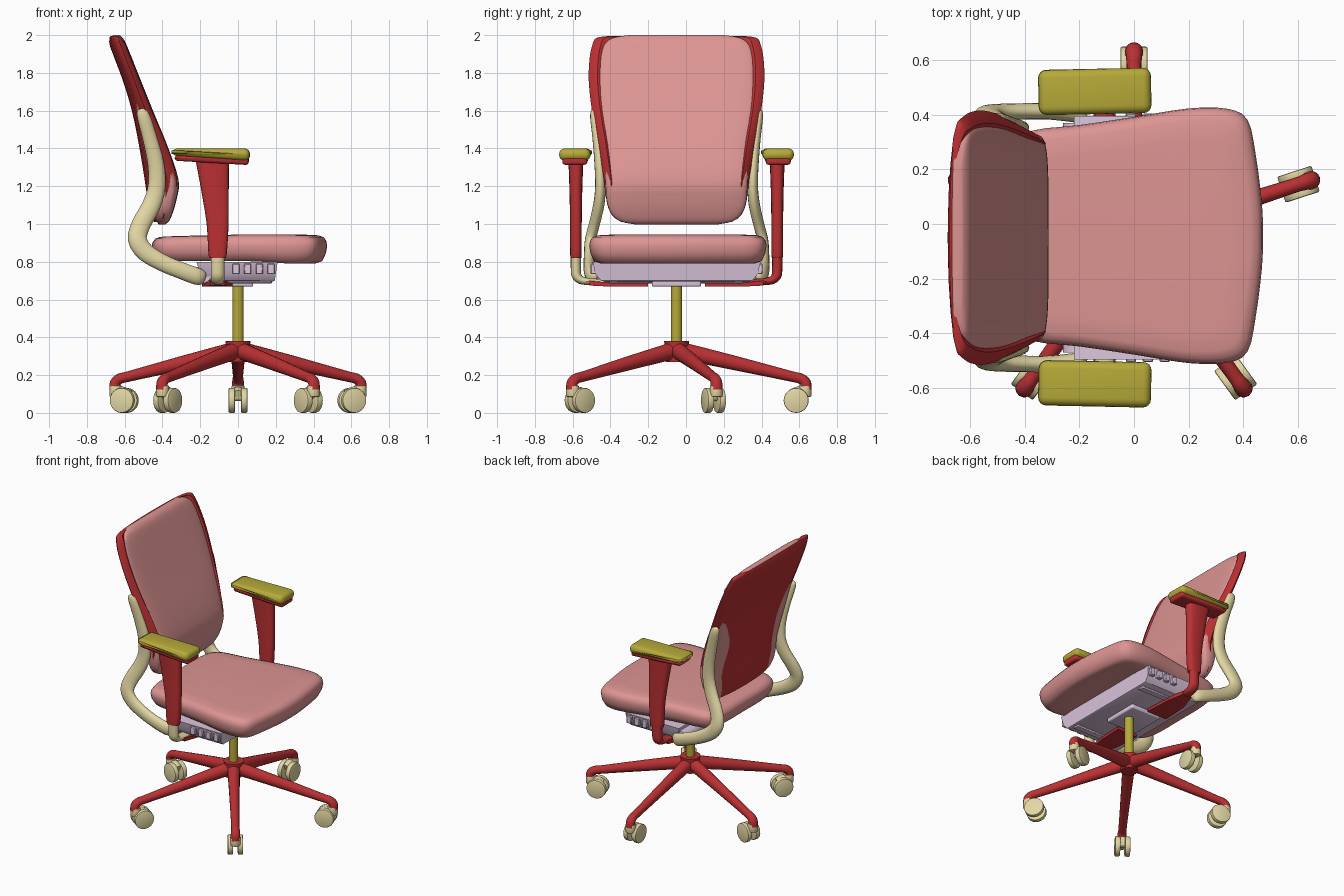
import bpy, bmesh, math
from mathutils import Vector, Matrix

if "Cube" in bpy.data.objects:
    bpy.data.objects.remove(bpy.data.objects["Cube"])

YC = -0.05          # symmetry plane of the chair


def material(name, rgb):
    m = bpy.data.materials.new(name)
    m.diffuse_color = (*rgb, 1)
    m.use_nodes = True
    m.node_tree.nodes["Principled BSDF"].inputs["Base Color"].default_value = m.diffuse_color
    return m


RED = material("red", (0.50, 0.030, 0.033))
PINK = material("pink", (0.72, 0.30, 0.29))
CREAM = material("cream", (0.77, 0.68, 0.37))
OLIVE = material("olive", (0.47, 0.40, 0.040))
LILAC = material("lilac", (0.73, 0.57, 0.74))


def finish(name, bm, mat, angle=40):
    bmesh.ops.recalc_face_normals(bm, faces=bm.faces)
    me = bpy.data.meshes.new(name)
    bm.to_mesh(me)
    bm.free()
    me.materials.append(mat)
    ob = bpy.data.objects.new(name, me)
    bpy.context.collection.objects.link(ob)
    bpy.ops.object.select_all(action='DESELECT')
    ob.select_set(True)
    bpy.context.view_layer.objects.active = ob
    bpy.ops.object.shade_smooth_by_angle(angle=math.radians(angle))
    return ob


def spline(pts, n=4, closed=False):
    """Catmull-Rom curve through tuples of any length."""
    out, c = [], len(pts)
    for i in range(c if closed else c - 1):
        q = [pts[(i + k) % c] if closed else pts[min(max(i + k, 0), c - 1)] for k in (-1, 0, 1, 2)]
        for s in range(n):
            t = s / n
            out.append(tuple(0.5 * (2 * b + (d - a) * t + (2 * a - 5 * b + 4 * d - e) * t * t
                                    + (3 * b - a - 3 * d + e) * t ** 3) for a, b, d, e in zip(*q)))
    return out if closed else out + [pts[-1]]


def loft(name, rings, mat, angle=40):
    bm = bmesh.new()
    vs = [[bm.verts.new(p) for p in r] for r in rings]
    n = len(vs[0])
    for a, b in zip(vs, vs[1:]):
        for i in range(n):
            bm.faces.new((a[i], a[(i + 1) % n], b[(i + 1) % n], b[i]))
    bm.faces.new(vs[0])
    bm.faces.new(vs[-1])
    return finish(name, bm, mat, angle)


def sweep(name, pts, side, mat, n=4, sides=16):
    """Elliptical tube; each point is x, y, z, radius across, radius along side."""
    side = Vector(side)
    p = spline(pts, n)
    rings = []
    for i, q in enumerate(p):
        t = Vector(p[min(i + 1, len(p) - 1)][:3]) - Vector(p[max(i - 1, 0)][:3])
        nrm = t.cross(side).normalized()
        rings.append([Vector(q[:3]) + nrm * q[3] * math.cos(a) + side * q[4] * math.sin(a)
                      for a in (2 * math.pi * k / sides for k in range(sides))])
    return loft(name, rings, mat)


def box(name, lo, hi, mat, bevel=0.0, seg=3, rot=0.0):
    bm = bmesh.new()
    bmesh.ops.create_cube(bm, size=1)
    lo, hi = Vector(lo), Vector(hi)
    bmesh.ops.scale(bm, vec=hi - lo, verts=bm.verts)
    if bevel:
        bmesh.ops.bevel(bm, geom=bm.edges[:], offset=bevel, segments=seg, profile=0.5, affect='EDGES')
    bmesh.ops.rotate(bm, matrix=Matrix.Rotation(rot, 3, 'Z'), verts=bm.verts)
    bmesh.ops.translate(bm, vec=(lo + hi) / 2, verts=bm.verts)
    return finish(name, bm, mat)


def cylinder(name, centre, r, depth, mat, axis=(0, 0, 1), bevel=0.0, r2=None):
    bm = bmesh.new()
    bmesh.ops.create_cone(bm, cap_ends=True, segments=28, radius1=r, radius2=r2 or r, depth=depth)
    if bevel:
        rim = [e for e in bm.edges if abs(e.verts[0].co.z - e.verts[1].co.z) < 1e-5]
        bmesh.ops.bevel(bm, geom=rim, offset=bevel, segments=2, profile=0.5, affect='EDGES')
    q = Vector((0, 0, 1)).rotation_difference(Vector(axis)).to_matrix()
    bmesh.ops.rotate(bm, matrix=q, verts=bm.verts)
    bmesh.ops.translate(bm, vec=centre, verts=bm.verts)
    return finish(name, bm, mat)


# Five-star base with twin-wheel casters
cylinder("base_hub", (0, YC, 0.325), 0.055, 0.11, RED, r2=0.066)
cylinder("gas_column", (0, YC, 0.53), 0.03, 0.34, OLIVE)
for k in range(5):
    a = math.radians(90 + 72 * k)
    d, s = Vector((math.cos(a), math.sin(a), 0)), Vector((-math.sin(a), math.cos(a), 0))

    def at(r, z, t=0.0):
        return Vector((0, YC, z)) + d * r + s * t
    leg = [(0.02, .330, .046, .042), (0.30, .266, .038, .034), (0.60, .195, .028, .027),
           (0.655, .182, .028, .029), (0.682, .160, .029, .031), (0.685, .125, .030, .032)]
    sweep(f"base_leg_{k}", [(*at(r, z), u, v) for r, z, u, v in leg], s, RED)
    for t in (-0.033, 0.033):
        cylinder(f"caster_wheel_{k}", at(0.633, 0.066, t), 0.066, 0.034, CREAM, s, 0.006)
    cylinder(f"caster_axle_{k}", at(0.633, 0.085), 0.022, 0.05, CREAM, s)
    cylinder(f"caster_stem_{k}", at(0.68, 0.115), 0.034, 0.06, CREAM, bevel=0.006)
    sweep(f"caster_fork_{k}", [(*at(0.60, 0.10), .02, .03), (*at(0.635, 0.112), .026, .032),
                               (*at(0.685, 0.112), .03, .03)], s, CREAM, 2)

# Seat cushion: rounded trapezoid outline, stacked with insets
half = [(-.455, .0), (-.455, .2), (-.435, .33), (-.37, .385), (-.2, .405), (0, .435), (.2, .466),
        (.34, .465), (.415, .425), (.445, .3), (.468, .12)]
outline = spline(half + [(.472, 0)] + [(x, -y) for x, y in half[:0:-1]], 3, True)
rings = []
for inset, z, drop in [(.16, .805, .0), (.06, .803, .012), (.025, .815, .012), (.006, .85, .004),
                       (0, .885, 0), (.004, .91, 0), (.018, .93, 0), (.045, .94, 0), (.12, .944, 0)]:
    f = 1 - inset / 0.46
    rings.append([(x * f, YC + .007 + y * f, z - drop * max(0, min(1, (x - .1) / .2))
                   - (.008 * max(0, -x / .45) if z > .9 else 0)) for x, y in outline])
loft("seat", rings, PINK, 60)

# Backrest cushion: rows of height, half width, front x, rear x
rows = [(.998, .22, -.385, -.42), (1.015, .30, -.365, -.43), (1.06, .35, -.345, -.44),
        (1.13, .372, -.325, -.45), (1.23, .378, -.314, -.46), (1.40, .388, -.368, -.50),
        (1.60, .408, -.450, -.54), (1.80, .410, -.530, -.60), (1.92, .398, -.578, -.645),
        (1.97, .365, -.600, -.664), (1.99, .32, -.615, -.668), (2.0, .25, -.628, -.66)]
rings = []
for z, w, xf, xb in spline(rows, 3):
    ring = []
    for i in range(40):
        a = 2 * math.pi * i / 40
        c, s = math.cos(a), math.sin(a)
        ring.append(((xf + xb) / 2 + (xf - xb) / 2 * math.copysign(abs(c) ** .35, c),
                     YC + w * math.copysign(abs(s) ** .45, s), z))
    rings.append(ring)
loft("backrest_cushion", rings, PINK, 60)

# Backrest shell: curved section wrapping the cushion sides
rows = [(1.01, .29, -.385, -.445), (1.05, .345, -.36, -.46), (1.15, .375, -.335, -.482),
        (1.24, .385, -.322, -.495), (1.42, .415, -.378, -.525), (1.60, .448, -.455, -.562),
        (1.76, .465, -.520, -.610), (1.88, .460, -.568, -.655), (1.95, .445, -.595, -.680),
        (1.985, .425, -.62, -.680), (1.995, .36, -.64, -.675)]
section = [(0, 0), (.04, .35), (.14, .62), (.30, .85), (.50, .97), (.68, 1.0), (.86, .965), (.99, .90), (.7, .8)]
rings = []
for z, w, xf, xb in spline(rows, 3):
    side = [(xb + (xf - xb) * u, v * w) for u, v in section]
    rings.append([(x, YC + y, z) for x, y in side] + [(x, YC - y, z) for x, y in side[:0:-1]])
loft("backrest_shell", rings, RED)

# Seat mechanism tray
tray = []
for z, w, x0, x1 in [(.695, .385, -.14, .185), (.70, .40, -.16, .195), (.735, .43, -.2, .20), (.80, .445, -.22, .21)]:
    tray.append([(x0, YC - w, z), (x1, YC - w, z), (x1, YC + w, z), (x0, YC + w, z)])
loft("mechanism_tray", tray, LILAC, 30)
sweep("mechanism_rear_bar", [(-.2, YC - .42, .73, .045, .06), (-.2, YC + .42, .73, .045, .06)], (1, 0, 0), LILAC, 1)
box("mechanism_block", (-.16, YC - .13, .668), (.08, YC + .13, .72), LILAC, .01)

for sgn, label in ((-1, "right"), (1, "left")):
    def y(o):
        return YC + sgn * o
    # Side teeth and underside rail of the mechanism
    for i in range(4):
        x = -.03 + .062 * i
        box(f"mechanism_tooth_{label}", (x, y(.435) - .02, .735), (x + .038, y(.435) + .02, .79), LILAC, .004, 1)
    box(f"mechanism_rail_{label}", (-.13, y(.33) - .025, .684), (.18, y(.33) + .025, .71), LILAC, .006, 1)

    # S-shaped back support: x, offset, z, half width, half thickness
    path = [(-.172, .435, .712, .012, .01), (-.185, .44, .716, .036, .024), (-.22, .452, .724, .045, .03),
            (-.31, .462, .757, .044, .03), (-.40, .462, .795, .045, .03), (-.49, .46, .85, .048, .03),
            (-.533, .455, .92, .050, .03), (-.512, .435, 1.0, .050, .03), (-.458, .412, 1.10, .049, .03),
            (-.430, .403, 1.2, .046, .028), (-.435, .408, 1.32, .043, .027), (-.466, .42, 1.45, .038, .025),
            (-.498, .435, 1.56, .034, .022), (-.512, .438, 1.6, .024, .015), (-.515, .438, 1.61, .006, .005)]
    sweep(f"back_support_{label}", [(x, y(o), z, a, b) for x, o, z, a, b in path], (0, 1, 0), CREAM, 3)

    # Armrest pad, carrier plate and tapered post
    pad = box(f"armrest_pad_{label}", (-.35, y(.535) - .083, 1.335), (.063, y(.535) + .083, 1.4), OLIVE, .03, 4,
              sgn * math.radians(1.2))
    for v in pad.data.vertices:          # thinner towards the rear
        if v.co.z < 1.37:
            v.co.z += .025 * max(0, min(1, (.03 - v.co.x) / .3))
    plate = box(f"armrest_plate_{label}", (-.335, y(.535) - .066, 1.312), (.056, y(.535) + .066, 1.365), RED, .016, 3,
                sgn * math.radians(1.2))
    for v in plate.data.vertices:
        if v.co.z < 1.34:
            v.co.z += .022 * max(0, min(1, (.05 - v.co.x) / .2))
    post = [(-.108, .825, .036, .026), (-.108, .835, .048, .03), (-.108, 1.0, .058, .031),
            (-.122, 1.18, .073, .034), (-.137, 1.345, .089, .040)]
    rings = []
    for x, z, a, b in spline(post, 3):
        ring = []
        for i in range(24):
            t = 2 * math.pi * i / 24
            c, s = math.cos(t), math.sin(t)
            ring.append((x + a * math.copysign(abs(c) ** .7, c), y(.533) + b * math.copysign(abs(s) ** .7, s), z))
        rings.append(ring)
    loft(f"armrest_post_{label}", rings, RED)

    # Bent tube below the post and the bracket under the tray
    tube = [(.533, .85, .027), (.533, .76, .027), (.528, .725, .026), (.505, .703, .022), (.46, .695, .018), (.38, .692, .016)]
    sweep(f"armrest_tube_{label}", [(-.108, y(o), z, r, .036) for o, z, r in tube], (1, 0, 0),
          RED if sgn > 0 else CREAM)
    bracket = [[(x0, y(o), z0), (x1, y(o), z0), (x1, y(o), z1), (x0, y(o), z1)] for o, x0, x1, z0, z1 in
               [(.15, -.19, -.03, .668, .688), (.34, -.18, -.04, .668, .688), (.46, -.145, -.07, .674, .70)]]
    loft(f"armrest_bracket_{label}", bracket, RED, 30)
